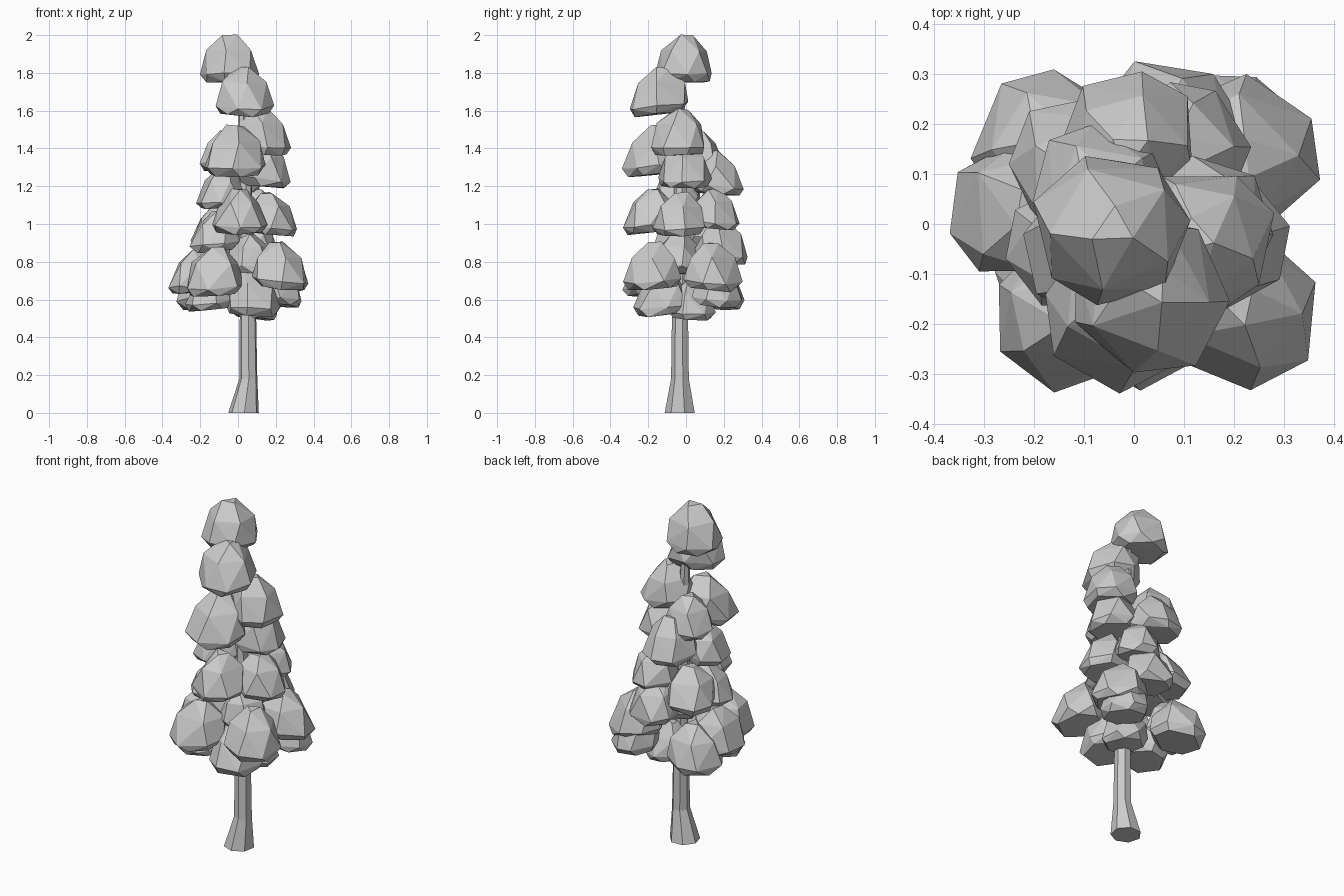
import bpy, bmesh, math, random
from mathutils import Vector

if "Cube" in bpy.data.objects:
    bpy.data.objects.remove(bpy.data.objects["Cube"])

random.seed(7)


def finish(bm, name):
    bmesh.ops.recalc_face_normals(bm, faces=bm.faces)
    mesh = bpy.data.meshes.new(name)
    bm.to_mesh(mesh)
    bm.free()
    ob = bpy.data.objects.new(name, mesh)
    bpy.context.collection.objects.link(ob)
    return ob


def leaf_clump(name, x, y, z, r):
    """Faceted dome with a narrower flat underside, drooping outwards."""
    h = 1.64 * r
    out = Vector((x, y, 0))
    out = out.normalized() if out.length > 0.08 else Vector((0, 0, 0))
    turn = random.uniform(0, math.tau)
    bm = bmesh.new()
    # rings: sides, radius, height, inward shift
    for n, rad, up, shift in ((6, 0.85, 0.0, 0), (7, 1.03, 0.17, 0),
                              (5, 0.82, 0.66, 0.1), (3, 0.3, 0.98, 0.15)):
        turn += 0.4
        for i in range(n):
            a = turn + math.tau * (i + random.uniform(-0.15, 0.15)) / n
            d = Vector((math.cos(a), math.sin(a), 0))
            p = d * rad * r * random.uniform(0.96, 1.06) - out * shift * r
            droop = -0.1 * p.dot(out) if up < 0.5 else 0
            p.z = h * (up + random.uniform(-0.03, 0.02)) + droop
            bm.verts.new(p + Vector((x, y, z)))
    bmesh.ops.convex_hull(bm, input=bm.verts)
    loose = [v for v in bm.verts if not v.link_faces]
    bmesh.ops.delete(bm, geom=loose, context='VERTS')
    finish(bm, name)


# Trunk: flared faceted base, slim tapering stem
bm = bmesh.new()
rings = []
for x, y, z, r in ((0.03, -0.03, 0, 0.083), (0.055, -0.03, 0.18, 0.049),
                   (0.053, -0.03, 0.55, 0.044), (0.04, -0.03, 1.2, 0.034),
                   (0.02, -0.03, 1.82, 0.022)):
    rings.append([bm.verts.new((x + r * math.cos(math.tau * (i + 0.3) / 7),
                                y + r * math.sin(math.tau * (i + 0.3) / 7), z))
                  for i in range(7)])
for a, b in zip(rings, rings[1:]):
    for i in range(7):
        j = (i + 1) % 7
        bm.faces.new((a[i], a[j], b[j], b[i]))
bm.faces.new(rings[0][::-1])
bm.faces.new(rings[-1])
finish(bm, "trunk")

# Foliage clumps by tier: x, y, underside height, radius
tiers = {
    "crown": [(-0.045, -0.01, 1.755, 0.152), (0.03, -0.145, 1.585, 0.155)],
    "upper": [(0.135, -0.035, 1.375, 0.145), (-0.015, -0.165, 1.26, 0.163),
              (0.14, -0.01, 1.2, 0.14), (-0.07, 0.07, 1.29, 0.13),
              (-0.01, 0.165, 1.16, 0.14)],
    "middle": [(-0.09, -0.05, 1.09, 0.13), (0.01, -0.185, 0.96, 0.14),
               (0.175, -0.03, 0.945, 0.138), (0.1, 0.15, 0.98, 0.128),
               (-0.11, 0.11, 0.88, 0.14), (0.07, 0.19, 0.8, 0.14),
               (-0.12, -0.04, 0.86, 0.13)],
    "lower": [(-0.23, 0.03, 0.64, 0.142), (-0.13, -0.18, 0.63, 0.152),
              (0.225, -0.175, 0.665, 0.148), (0.22, 0.14, 0.66, 0.15),
              (0.06, -0.04, 0.74, 0.13)],
    "skirt": [(0.08, -0.125, 0.525, 0.147), (-0.17, 0.16, 0.56, 0.15),
              (0.21, 0.17, 0.57, 0.13), (0.09, 0.03, 0.5, 0.125),
              (-0.15, -0.1, 0.55, 0.13)],
}
for tier, clumps in tiers.items():
    for i, c in enumerate(clumps):
        leaf_clump(f"{tier}_foliage_{i + 1}", *c)
